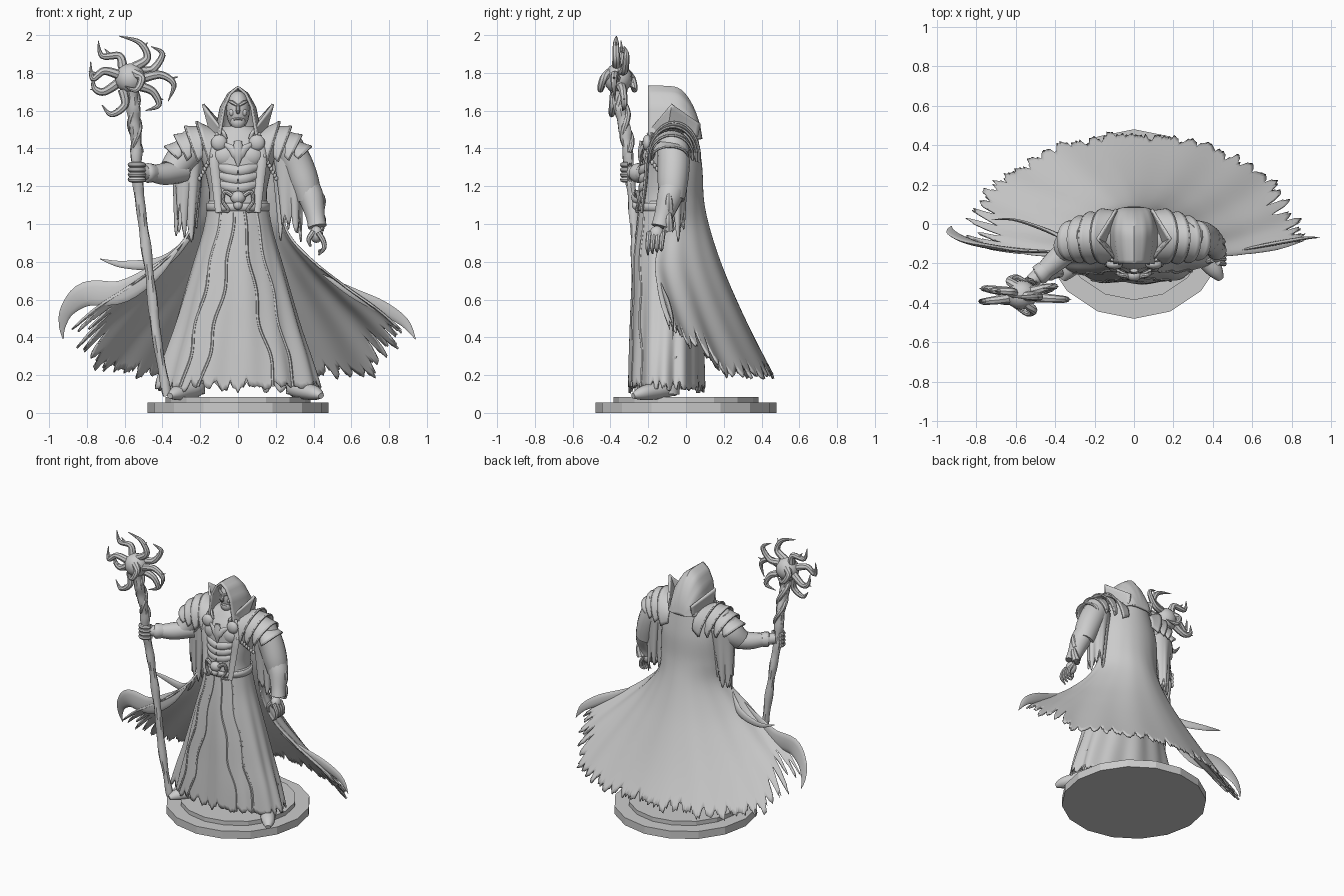
import bpy, bmesh, math, random
from mathutils import Vector
from math import sin, cos, pi


def lin(pts, t):
    x = min(max(t, 0), 1) * (len(pts) - 1)
    i = min(int(x), len(pts) - 2)
    return [a + (b - a) * (x - i) for a, b in zip(pts[i], pts[i + 1])]


def spline(pts, t):
    n = len(pts) - 1
    x = min(max(t, 0), 1) * n
    i = min(int(x), n - 1)
    f = x - i
    p0, p1, p2, p3 = (pts[min(max(i + k, 0), n)] for k in (-1, 0, 1, 2))
    return [b + .5 * f * (c - a + f * (2 * a - 5 * b + 4 * c - d + f * (3 * (b - c) + d - a)))
            for a, b, c, d in zip(p0, p1, p2, p3)]


def grid(name, f, nu, nv, wrap=False, cap=False, thick=0):
    cols = nu if wrap else nu + 1
    verts = [f(i / nu, j / nv) for j in range(nv + 1) for i in range(cols)]
    faces = [(j * cols + i, j * cols + (i + 1) % cols, (j + 1) * cols + (i + 1) % cols, (j + 1) * cols + i)
             for j in range(nv) for i in range(nu)]
    if cap:
        faces += [tuple(range(cols)), tuple(range(nv * cols, (nv + 1) * cols))]
    me = bpy.data.meshes.new(name)
    me.from_pydata(verts, [], faces)
    bm = bmesh.new()
    bm.from_mesh(me)
    bmesh.ops.recalc_face_normals(bm, faces=bm.faces)
    bm.to_mesh(me)
    bm.free()
    ob = bpy.data.objects.new(name, me)
    bpy.context.collection.objects.link(ob)
    if thick:
        m = ob.modifiers.new("thickness", 'SOLIDIFY')
        m.thickness, m.offset = thick, 0
    return ob


def tube(name, pts, sides=10, steps=16, flat=1, wob=0):
    # pts are (x, y, z, radius)
    d = (Vector(pts[-1][:3]) - Vector(pts[0][:3])).normalized()
    ref = Vector((0, 1, 0)) if abs(d.y) < .8 else Vector((1, 0, 0))

    def f(u, v):
        p = spline(pts, v)
        t = (Vector(spline(pts, v + .01)[:3]) - Vector(spline(pts, v - .01)[:3])).normalized()
        a = t.cross(ref).normalized()
        b = t.cross(a)
        r = max(p[3], .001) * (1 + wob * sin(2 * pi * u * 2 + v * 40) + wob * sin(v * 61))
        return Vector(p[:3]) + a * r * cos(2 * pi * u) + b * r * flat * sin(2 * pi * u)
    return grid(name, f, sides, steps, True, True)


def ball(name, loc, scale):
    return grid(name, lambda u, v: (loc[0] + scale[0] * sin(pi * (v * .98 + .01)) * cos(2 * pi * u),
                                    loc[1] + scale[1] * sin(pi * (v * .98 + .01)) * sin(2 * pi * u),
                                    loc[2] + scale[2] * cos(pi * (v * .98 + .01))), 16, 10, True, True)


def teeth(n, seed):
    r = random.Random(seed)
    tip = [r.uniform(0, .45) for _ in range(n)]
    gap = [r.uniform(.4, 1) for _ in range(n)]

    def f(u):
        i = int(u * n) % n
        w = abs(2 * (u * n - int(u * n)) - 1) ** 1.6
        return tip[i] * (1 - w) + gap[round(u * n) % n] * w
    return f


# Stepped plinth
for nm, r, z0, z1 in (("base", .48, 0, .055), ("base_step", .385, .055, .085)):
    bpy.ops.mesh.primitive_cylinder_add(vertices=16, radius=r, depth=z1 - z0, location=(0, 0, (z0 + z1) / 2))
    bpy.context.object.name = nm

# Robe skirt with folds and torn hem
ROBE = [(1.12, .15, .13, -.11), (.96, .18, .148, -.11), (.79, .23, .163, -.11), (.62, .28, .175, -.108),
        (.45, .33, .184, -.105), (.28, .385, .19, -.105), (.1, .435, .195, -.105)]
rip = teeth(34, 3)
snag = teeth(90, 8)


def robe(u, v, out=0.0):
    v *= 1 - (.08 * rip(u) + .03 * snag(u)) * (out == 0)
    z, rx, ry, yc = spline(ROBE, v)
    a = 2 * pi * u
    k = 1 + v * (.03 * sin(a * 13 + v * 2) + .025 * sin(a * 7 - v * 3)) + out
    return (rx * k * cos(a), yc + ry * k * sin(a), z)


grid("robe", robe, 184, 36, True, thick=.012)
for d0, d1 in ((-.1, -.12), (-.02, -.075), (.03, .075), (.1, .13)):
    tube("robe_trim", [(*robe(.75 + d0 + (d1 - d0) * k / 24 + .006 * sin(k * .7), .04 + .038 * k, .014), .009)
                       for k in range(25)], 6, 48)

# Torso
TORSO = [(1.06, .165, .145, -.11), (1.16, .152, .135, -.11), (1.28, .175, .14, -.095), (1.4, .205, .14, -.085),
         (1.47, .17, .11, -.075), (1.52, .07, .075, -.075)]


def torso(u, v):
    z, rx, ry, yc = spline(TORSO, v)
    return (rx * cos(2 * pi * u), yc + ry * sin(2 * pi * u), z)


grid("torso", torso, 40, 24, True, True)

# Cape sweeping back, torn into strips at both sides
CAPE = [(1.48, 1.48, .17, -.07, .055), (1.3, 1.3, .2, -.03, .08), (1.12, 1.1, .225, -.06, .09),
        (.96, .94, .27, -.12, .125), (.78, .8, .4, -.16, .185), (.59, .67, .57, -.15, .265),
        (.39, .54, .76, -.12, .36), (.17, .37, .95, -.06, .475)]
tear = teeth(34, 11)
fray = teeth(120, 5)


def cape(u, v):
    a = (u - .5) * pi
    s = abs(sin(a))
    v *= 1 - (.06 + .17 * s ** 6) * tear(u) - .035 * fray(u)
    zc, ze, w, yf, yb = spline(CAPE, v)
    fold = v * v * (.01 * sin(a * 17 + 3 * v) + .008 * sin(a * 9 - 2 * v)) * s
    return (w * sin(a), yf + (yb - yf) * max(cos(a), 0) ** 1.4 + fold * cos(a),
            zc + (ze - zc) * s ** 9 + fold * s * 1.3)


grid("cape", cape, 300, 46, thick=.012)
tube("cape_curl", [(-.32, -.14, .86, .005), (-.45, -.14, .74, .04), (-.62, -.13, .64, .06), (-.8, -.1, .63, .065),
                   (-.9, -.06, .55, .04), (-.93, -.03, .46, .018), (-.925, -.01, .39, .002)], 12, 28, .2)
tube("cape_wisp", [(-.26, -.13, .92, .01), (-.4, -.05, .8, .03), (-.6, .02, .785, .02), (-.73, .02, .815, .002)],
     10, 20, .35)
tube("cape_tip", [(.45, -.15, .73, .003), (.6, -.12, .64, .025), (.76, -.09, .56, .035), (.88, -.07, .48, .025),
                  (.94, -.07, .39, .002)], 10, 20, .3)

# Hood, swept front to back as a pointed arch
ARCH = [(-.125, 1.45), (-.108, 1.53), (-.09, 1.62), (-.05, 1.69), (0, 1.725),
        (.05, 1.69), (.09, 1.62), (.108, 1.53), (.125, 1.45)]
HOOD = [(-.2, 1, .8), (-.12, 1, .95), (-.05, .97, 1), (-.005, .84, .96), (.035, .6, .85), (.065, .3, .7), (.08, 0, .4)]


def hood(u, v):
    x, z = lin(ARCH, u)
    y, h, w = spline(HOOD, v)
    return (x * w, y, 1.45 + (z - 1.45) * h)


grid("hood", hood, 32, 20, thick=.014)

# Face
ball("head", (0, -.095, 1.6), (.062, .075, .105))
ball("jaw", (0, -.135, 1.54), (.04, .035, .04))
tube("nose", [(0, -.165, 1.635, .006), (0, -.185, 1.6, .012), (0, -.168, 1.585, .005)], 8, 8)
tube("mouth", [(-.025, -.163, 1.55, .003), (0, -.172, 1.558, .006), (.025, -.163, 1.55, .003)], 6, 8)

for s in (-1, 1):
    ball("cheek", (s * .032, -.147, 1.59), (.016, .016, .02))
    tube("brow", [(s * .006, -.17, 1.628, .008), (s * .03, -.163, 1.643, .01), (s * .052, -.138, 1.652, .004)], 6, 8)
    # Pointed collar
    lo = [(.06, -.2, 1.45), (.14, -.1, 1.47), (.09, .06, 1.46)]
    hi = [(.07, -.205, 1.48), (.185, -.075, 1.635), (.09, .075, 1.53)]
    grid("collar", lambda u, v: [(s if k == 0 else 1) * (p + (q - p) * v) for k, (p, q) in
                                 enumerate(zip(lin(lo, u), lin(hi, u)))], 16, 6, thick=.014)
    # Overlapping shoulder plates
    for x0, z0, x1, z1, ry in ((.1, 1.49, .22, 1.53, .125), (.19, 1.515, .28, 1.505, .118),
                               (.25, 1.49, .335, 1.46, .105), (.3, 1.445, .385, 1.4, .085)):
        def plate(u, v):
            a = (u - .5) * pi * 1.1
            z = z0 + (z1 - z0) * v + .01 * v ** 3
            floor = 1.375 - .02 * v
            return (s * (x0 + (x1 - x0) * v - .06 * (1 - cos(a)) * v), -.06 - .13 * (x1 - .2) + (ry + .01 * v) * sin(a),
                    floor + (z - floor) * cos(a))
        grid("shoulder_plate", plate, 24, 5, thick=.014)
        tube("plate_rim", [(*plate(k / 10, 1), .007) for k in range(11)], 6, 24)
    ball("shoulder_disc", (s * .1, -.205, 1.43), (.043, .025, .043))
    # Breastplate, lapel and chain
    ball("breastplate", (s * .065, -.18, 1.36), (.075, .05, .065))
    for z in (1.29, 1.245, 1.2):
        tube("belly_band", [(0, -.24, z - .01, .026), (s * .05, -.232, z, .026), (s * .1, -.205, z + .015, .018)],
             8, 10, .5)
    tube("lapel", [(s * .1, -.18, 1.48, .02), (s * .125, -.205, 1.35, .026), (s * .115, -.215, 1.22, .024),
                   (s * .1, -.235, 1.06, .02)], 8, 20, .45)
    for k in range(8):
        ball("chain_link", (s * (.14 + .009 * k), -.205 + .013 * k, 1.36 - .017 * k), (.01, .01, .013))
    # Hanging torn sleeve
    shred = teeth(9, 20 + s)

    def drape(u, v):
        a = 2 * pi * u
        r = .085 - .035 * v + .01 * sin(5 * a) * v
        return (s * (.262 + .015 * v) + r * cos(a), -.06 + r * .85 * sin(a), 1.38 - v * (.5 - .32 * shred(u)))
    grid("sleeve_drape", drape, 72, 16, True, thick=.008)
    # Boots
    fx = -.28 if s < 0 else .36
    tube("boot", [(fx - s * .07, -.05, .12, .03), (fx - s * .05, -.1, .13, .05), (fx, -.17, .115, .045),
                  (fx + s * .05, -.235, .103, .036), (fx + s * .08, -.28, .09, .015)], 14, 18, 1.15)
    tube("ankle", [(fx - s * .05, -.09, .1, .055), (fx - s * .05, -.08, .3, .06)], 12, 4)

# Chest crest and skull buckle
tube("chest_crest", [(-.08, -.215, 1.43, .006), (-.035, -.235, 1.4, .02), (0, -.242, 1.37, .03),
                     (.035, -.235, 1.4, .02), (.08, -.215, 1.43, .006)], 8, 20, .4)
tube("crest_point", [(0, -.235, 1.44, .02), (0, -.242, 1.37, .026), (0, -.24, 1.3, .003)], 8, 12, .5)
grid("belt", lambda u, v: (.16 * cos(2 * pi * u), -.11 + .145 * sin(2 * pi * u),
                           1.07 + .04 * v), 40, 2, True, thick=.014)
ball("skull", (0, -.26, 1.14), (.04, .03, .035))
ball("skull_jaw", (0, -.265, 1.1), (.024, .022, .025))
for s in (-1, 1):
    tube("buckle_horn", [(s * .03, -.265, 1.15, .013), (s * .07, -.258, 1.17, .011), (s * .08, -.25, 1.12, .01),
                         (s * .05, -.262, 1.07, .008), (s * .1, -.25, 1.06, .002)], 8, 20)

# Arm holding the staff
tube("staff_arm_sleeve", [(-.22, -.07, 1.43, .09), (-.3, -.09, 1.34, .085), (-.35, -.13, 1.28, .07)], 16, 12)
tube("staff_forearm", [(-.29, -.1, 1.28, .06), (-.39, -.18, 1.265, .058), (-.47, -.25, 1.27, .042),
                       (-.52, -.29, 1.275, .035)], 14, 14)
tube("staff_cuff", [(-.45, -.23, 1.27, .048), (-.48, -.258, 1.27, .052), (-.49, -.265, 1.27, .04)], 12, 6)
for k in range(4):
    z = 1.235 + .026 * k
    tube("grip_finger", [(-.535 + .036 * cos(a), -.3 + .036 * sin(a), z, .014)
                         for a in (.3, -.5, -1.3, -2.1, -2.9, -3.7)], 8, 14)

# Lowered arm with bracer and clawed hand
tube("low_sleeve", [(.25, -.07, 1.43, .085), (.31, -.065, 1.32, .085), (.35, -.07, 1.22, .08),
                    (.375, -.075, 1.13, .068)], 16, 16)
tube("bracer", [(.37, -.075, 1.18, .07), (.39, -.09, 1.13, .066), (.41, -.12, 1.04, .05),
                (.42, -.135, .985, .05)], 14, 14)
for z in (1.1, 1.0):
    tube("bracer_spike", [(.425, -.09, z - .03, .03), (.445, -.09, z + .03, .02), (.43, -.09, z + .09, .001)], 8, 8)
ball("palm", (.415, -.155, .945), (.035, .04, .045))
for k in range(4):
    y = -.195 + .024 * k
    tube("finger", [(.425, y, .955, .015), (.452, y - .005, .91, .014), (.455, y - .008, .87, .011),
                    (.425, y - .006, .835 + .008 * k, .004)], 8, 12)
tube("thumb", [(.4, -.18, .96, .016), (.375, -.19, .92, .013), (.385, -.19, .88, .005)], 8, 10)

# Gnarled staff
tube("staff", [(-.375, -.25, .09, .022), (-.43, -.26, .4, .025), (-.47, -.265, .75, .025), (-.51, -.275, 1.05, .026),
               (-.535, -.3, 1.27, .027), (-.54, -.315, 1.45, .03), (-.555, -.35, 1.62, .034),
               (-.57, -.36, 1.76, .045)], 10, 70, 1, .08)
for ph in (0, pi):
    tube("staff_root", [(-.535 - .03 * k / 9 + .024 * cos(k * .9 + ph), -.3 - .06 * k / 9 + .024 * sin(k * .9 + ph),
                         1.38 + .04 * k, .013 + .001 * k) for k in range(10)], 8, 36)
ball("staff_orb", (-.57, -.36, 1.77), (.08, .075, .08))

# Curling prongs: offsets (x, z) from the orb, plus end depth
PRONGS = [((.02, .06), (.09, .11), (.05, .19), (-.06, .225), -.01), ((-.04, .06), (-.06, .12), (-.15, .12), (-.17, .2), .02),
          ((-.06, .02), (-.14, .04), (-.2, .0), (-.21, .09), -.03), ((-.06, -.02), (-.14, -.07), (-.19, -.05), (-.2, .02), .03),
          ((-.04, -.06), (-.03, -.14), (-.1, -.19), (-.15, -.14), -.03), ((.05, .04), (.12, .05), (.17, .13), (.11, .17), .04),
          ((.06, 0), (.16, .02), (.23, -.03), (.2, -.12), -.02), ((.05, -.04), (.12, -.07), (.15, -.14), (.08, -.17), .03),
          ((.02, .03), (.06, .0), (.03, -.06), (-.03, -.04), -.085), ((-.02, .03), (-.06, .0), (-.02, -.06), (.04, -.04), .08)]
for p0, p1, p2, p3, dy in PRONGS:
    tube("staff_prong", [(-.57 + p[0], -.36 + dy * k, 1.77 + p[1], r)
                         for p, k, r in zip((p0, p1, p2, p3), (.5, .9, 1.1, .8), (.026, .021, .015, .002))], 8, 18)
    q = [(a + b) / 2 for a, b in zip(p1, p2)]
    tube("prong_thorn", [(-.57 + q[0], -.36 + dy, 1.77 + q[1], .014),
                         (-.57 + q[0] * 1.3, -.36 + dy * 1.1, 1.77 + q[1] * 1.2 + .015, .001)], 6, 4)

# Smooth shading, keeping hard edges
for o in bpy.data.objects:
    o.select_set(not o.name.startswith("base"))
bpy.context.view_layer.objects.active = bpy.data.objects["robe"]
bpy.ops.object.shade_smooth_by_angle(angle=math.radians(40))
